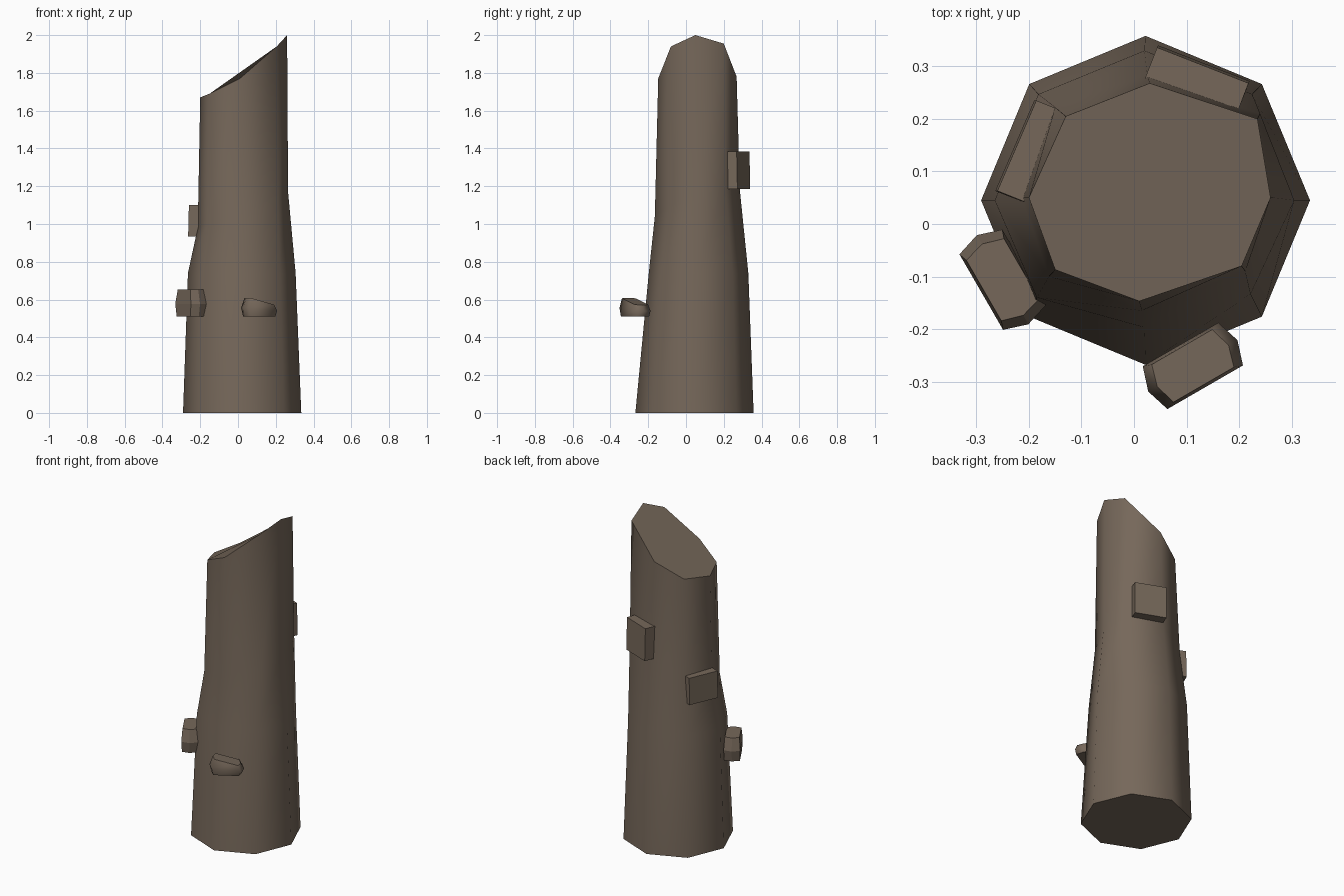
import bpy, bmesh, math
from mathutils import Matrix, Vector

if "Cube" in bpy.data.objects:
    bpy.data.objects.remove(bpy.data.objects["Cube"])

bark = bpy.data.materials.new("bark brown")
bark.use_nodes = True
colour = (0.18, 0.137, 0.102, 1)
bark.diffuse_color = colour
bark.node_tree.nodes["Principled BSDF"].inputs["Base Color"].default_value = colour


def loft(name, rings, smooth=False):
    """Skin a stack of equal rings, with flat caps and sharp cap rims."""
    bm = bmesh.new()
    loops = [[bm.verts.new(p) for p in ring] for ring in rings]
    n = len(loops[0])
    for low, high in zip(loops, loops[1:]):
        for i in range(n):
            j = (i + 1) % n
            bm.faces.new((low[i], low[j], high[j], high[i])).smooth = smooth
    for cap in (bm.faces.new(loops[0][::-1]), bm.faces.new(loops[-1])):
        for e in cap.edges:
            e.smooth = False
    bmesh.ops.recalc_face_normals(bm, faces=bm.faces)
    mesh = bpy.data.meshes.new(name)
    bm.to_mesh(mesh)
    bm.free()
    mesh.materials.append(bark)
    obj = bpy.data.objects.new(name, mesh)
    bpy.context.collection.objects.link(obj)
    return obj


# Trunk: eight-sided, narrowing upwards, cut off on a slant
base = [(0.022 + 0.313 * math.cos(a), 0.045 + 0.313 * math.sin(a), 0)
        for a in (math.tau * i / 8 for i in range(8))]
flare = [(.305, .045, .74), (.225, .247, .74), (.02, .33, .74), (-.182, .247, .74),
         (-.265, .045, .74), (-.185, -.14, .74), (.02, -.197, .74), (.222, -.133, .74)]
waist = [(.265, .05, 1.17), (.24, .21, 1.18), (.025, .285, 1.18), (-.15, .222, 1.08),
         (-.213, .05, .98), (-.162, -.1, 1.0), (.015, -.165, 1.04), (.212, -.09, 1.1)]
rim = [(.26, .05, 2.0), (.235, .2, 1.955), (.03, .268, 1.78), (-.13, .205, 1.69),
       (-.2, .05, 1.67), (-.15, -.087, 1.69), (.01, -.147, 1.77), (.205, -.08, 1.94)]
loft("trunk", [base, flare, waist, rim], smooth=True)


# Bark plates: thin slabs standing out from the trunk
def plate(name, corners, bottom, top, drift):
    low = [(x + drift[0], y + drift[1], bottom) for x, y in corners]
    loft(name, [low, [(x, y, top) for x, y in corners]])


plate("back_bark_plate", [(.044, .336), (.018, .27), (.192, .2), (.218, .268)],
      1.185, 1.385, (.002, .004))
plate("right_bark_plate", [(-.186, .235), (-.26, .063), (-.19, .035), (-.116, .207)],
      .935, 1.1, (-.004, 0))


# Knobs: chunky six-sided lumps, widest at mid height
def knob(name, centre, degrees, height, slope, smooth):
    turn = Matrix.Rotation(math.radians(degrees), 3, 'Z')
    outline = [(.098, 0), (.083, .047), (-.083, .047), (-.098, 0), (-.083, -.047), (.083, -.047)]
    rings = []
    for level, along, across in ((0, .87, .94), (.47, 1, 1), (1, .8, .88)):
        rings.append([Vector((*centre, .51)) + turn @ Vector(
            (x * along, y * across, level * (height - slope * x))) for x, y in outline])
    loft(name, rings, smooth)


knob("right_knob", (-.25, -.106), -60, .142, 0, False)
knob("front_knob", (.112, -.27), 30, .08, .2, True)
